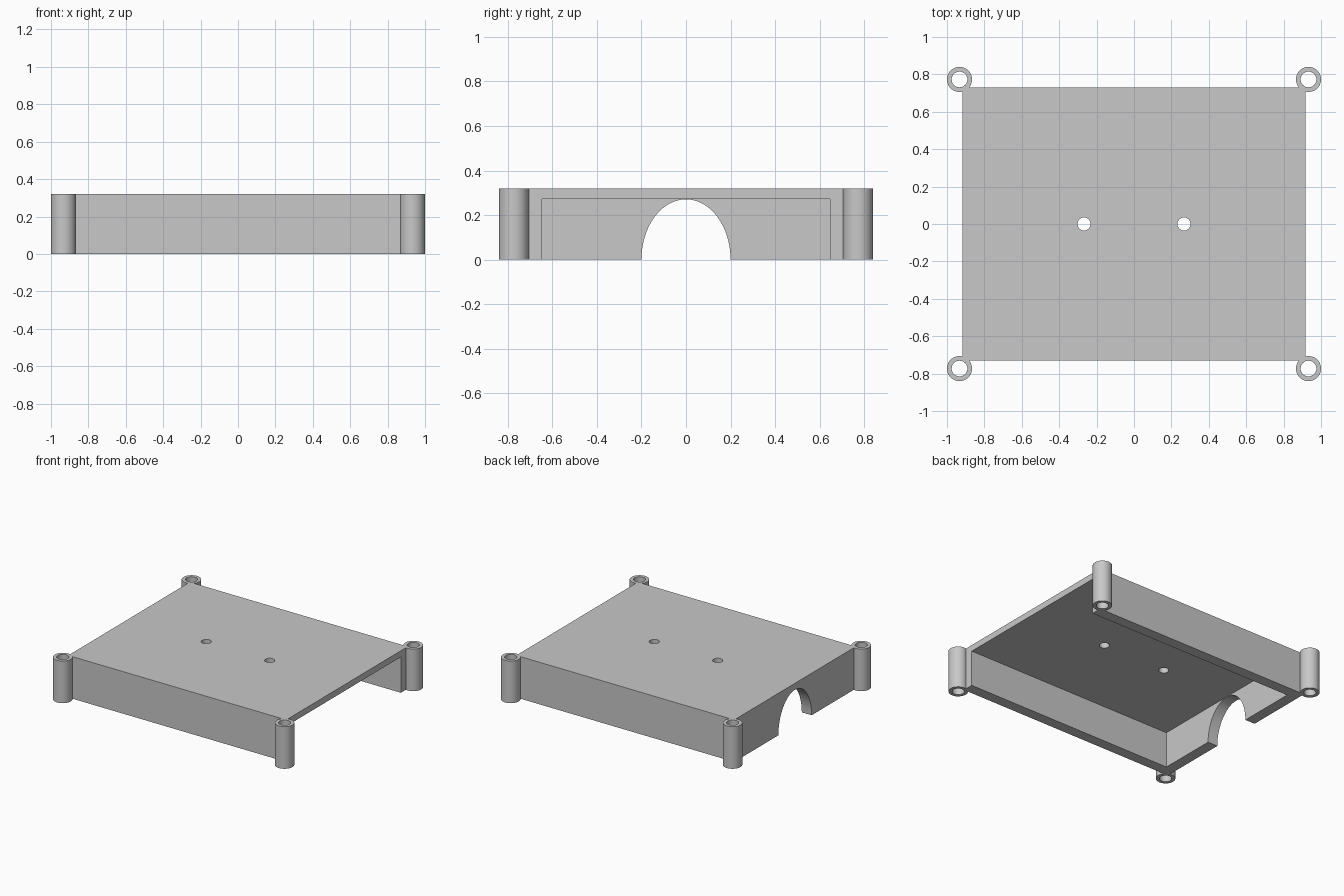
import bpy
import math

if "Cube" in bpy.data.objects:
    bpy.data.objects.remove(bpy.data.objects["Cube"], do_unlink=True)

HALF_X, HALF_Y, HEIGHT = 0.917, 0.73, 0.32
WALL, CEILING = 0.083, 0.272

grey = bpy.data.materials.new("plain grey")
grey.use_nodes = True
colour = (0.58, 0.58, 0.58, 1)
grey.diffuse_color = colour
grey.node_tree.nodes["Principled BSDF"].inputs["Base Color"].default_value = colour


def box(name, low, high):
    centre = [(a + b) / 2 for a, b in zip(low, high)]
    bpy.ops.mesh.primitive_cube_add(size=1, location=centre)
    ob = bpy.context.object
    ob.name = name
    ob.scale = [b - a for a, b in zip(low, high)]
    bpy.ops.object.transform_apply(location=True, rotation=True, scale=True)
    ob.data.materials.append(grey)
    return ob


def cylinder(name, radius, depth, location, rotation=(0, 0, 0), scale=(1, 1, 1)):
    bpy.ops.mesh.primitive_cylinder_add(vertices=64, radius=radius, depth=depth,
                                        location=location, rotation=rotation)
    ob = bpy.context.object
    ob.name = name
    ob.scale = scale
    bpy.ops.object.transform_apply(location=False, rotation=True, scale=True)
    ob.data.materials.append(grey)
    return ob


def cut(target, cutter):
    """Subtract the cutter from the target, then delete the cutter."""
    cutter.hide_render = True
    mod = target.modifiers.new("cut", "BOOLEAN")
    mod.operation = "DIFFERENCE"
    mod.solver = "EXACT"
    mod.object = cutter
    bpy.context.view_layer.objects.active = target
    bpy.ops.object.modifier_apply(modifier=mod.name)
    bpy.data.objects.remove(cutter, do_unlink=True)


def smooth(ob):
    bpy.ops.object.select_all(action="DESELECT")
    ob.select_set(True)
    bpy.context.view_layer.objects.active = ob
    bpy.ops.object.shade_smooth_by_angle(angle=math.radians(30))


# Tray cover: open underneath and at its +x end
cover = box("cover", (-HALF_X, -HALF_Y, 0), (HALF_X, HALF_Y, HEIGHT))
cut(cover, box("cavity", (-HALF_X + WALL, -HALF_Y + WALL, -0.2),
               (HALF_X + 0.2, HALF_Y - WALL, CEILING)))

# Elliptical arch through the -x wall, rising to the ceiling
cut(cover, cylinder("arch", 0.2, 0.2, (-HALF_X, 0, 0),
                    (0, math.pi / 2, 0), (CEILING / 0.2 - 0.005, 1, 1)))

# Two small holes through the roof
for side in (-1, 1):
    cut(cover, cylinder("roof_hole", 0.035, 0.2, (side * 0.267, 0, HEIGHT)))
smooth(cover)

# Hollow screw posts at the corners
for sx, side_name in ((-1, "right"), (1, "left")):
    for sy, end_name in ((-1, "front"), (1, "back")):
        place = (sx * 0.933, sy * 0.773, HEIGHT / 2)
        post = cylinder(f"{end_name}_{side_name}_post", 0.067, HEIGHT, place)
        cut(post, cylinder("bore", 0.042, HEIGHT * 2, place))
        smooth(post)
